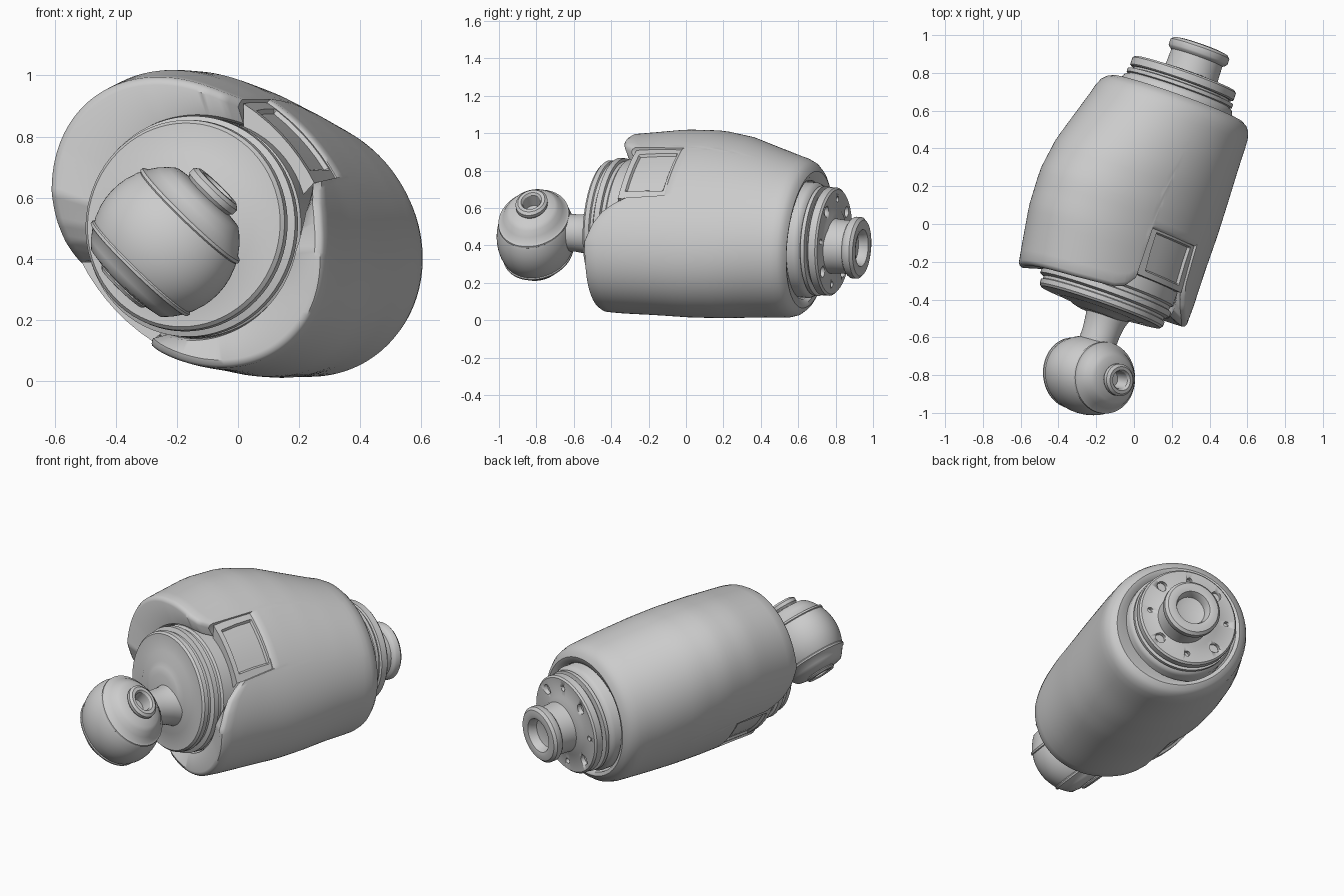
import bpy, bmesh, math
from mathutils import Vector, Matrix

if "Cube" in bpy.data.objects:
    bpy.data.objects.remove(bpy.data.objects["Cube"])

# Local frame: y runs along the limb axis, x sideways, z roughly up
D = Vector((0.33, 0.94, -0.07)).normalized()
U = D.cross(Vector((0, 0, 1))).normalized()
W = U.cross(D)
ORIGIN = Vector((-0.01, 0, 0.478))


def frame(x, y, z, o):
    m = Matrix((x, y, z)).transposed().to_4x4()
    m.translation = o
    return m


LIMB = frame(U, D, W, ORIGIN)


def shifted(x, y, z):
    return LIMB @ Matrix.Translation((x, y, z))


def finish(name, bm, matrix, angle=35):
    bmesh.ops.remove_doubles(bm, verts=bm.verts, dist=1e-5)
    bmesh.ops.recalc_face_normals(bm, faces=bm.faces)
    me = bpy.data.meshes.new(name)
    bm.to_mesh(me)
    bm.free()
    ob = bpy.data.objects.new(name, me)
    bpy.context.collection.objects.link(ob)
    ob.matrix_world = matrix
    bpy.ops.object.select_all(action='DESELECT')
    ob.select_set(True)
    bpy.context.view_layer.objects.active = ob
    bpy.ops.object.shade_smooth_by_angle(angle=math.radians(angle))
    return ob


def skin(bm, rows, close_u=False, close_v=False):
    vs = [[bm.verts.new(p) for p in row] for row in rows]
    nu, nv = len(vs), len(vs[0])
    for i in range(nu if close_u else nu - 1):
        for j in range(nv if close_v else nv - 1):
            a, b = vs[i], vs[(i + 1) % nu]
            k = (j + 1) % nv
            bm.faces.new((a[j], b[j], b[k], a[k]))


def lathe(name, profile, matrix=LIMB, n=72):
    bm = bmesh.new()
    rows = []
    for i in range(n):
        c, s = math.cos(math.tau * i / n), math.sin(math.tau * i / n)
        rows.append([(r * c, t, r * s) for t, r in profile])
    skin(bm, rows, close_u=True)
    return finish(name, bm, matrix)


def interp(table, x):
    for (x0, *a), (x1, *b) in zip(table, table[1:]):
        if x <= x1:
            f = max(0, (x - x0) / (x1 - x0))
            return [p + (q - p) * f for p, q in zip(a, b)]
    return table[-1][1:]


# Oval section along the limb: t, long half-axis, short half-axis, centre sideways, centre up
SECTIONS = [(-0.48, .522, .405, -.018, .008), (-0.3, .546, .412, -.032, .02), (-0.1, .566, .418, -.05, .038),
            (0.1, .569, .423, -.054, .043), (0.28, .542, .422, -.044, .037), (0.45, .495, .415, -.022, .023),
            (0.6, .458, .405, -.001, .009), (0.72, .433, .394, .008, .001)]
# Front edge of the shell by angle, repeated on the opposite side
FRONT = [(0, -.385), (8, -.345), (14, -.29), (18, -.24), (20, -.02), (68, -.02), (70, -.30),
         (76, -.35), (84, -.375), (110, -.395), (150, -.41), (168, -.42), (180, -.385)]


def section(t, deg, inset=0.0):
    a, b, cu, cw = interp(SECTIONS, t)
    ang = math.radians(deg - 135)
    ca, sa = math.cos(ang), math.sin(ang)
    r = 1 / math.sqrt((ca / a) ** 2 + (sa / b) ** 2) - inset
    th = math.radians(deg)
    return Vector((r * math.cos(th) + cu, t, r * math.sin(th) + cw))


def circle(t, deg, r):
    th = math.radians(deg)
    return Vector((r * math.cos(th) - .012, t, r * math.sin(th)))


# Outer shell with two stepped notches
bm = bmesh.new()
rows = []
for deg in range(0, 360, 2):
    tf = interp(FRONT, deg % 180)[0]
    row = [circle(0.3, deg, .355), circle(tf + .06, deg, .362), circle(tf + .03, deg, .37),
           section(tf, deg, .025), section(tf + .006, deg, .008)]
    row += [section(tf + .02 + (.61 - tf) * i / 20, deg) for i in range(21)]
    row += [section(.668, deg, .008), section(.692, deg, .025), section(.706, deg, .05),
            section(.70, deg, .072), circle(.68, deg, .318), circle(.5, deg, .312)]
    rows.append(row)
skin(bm, rows, close_u=True, close_v=True)
finish("outer_shell", bm, LIMB, 40)

# Framed access panels set into the notches
for i, start in enumerate((18, 198)):
    bm = bmesh.new()
    rows = []
    for d, edge in ((0, 1), (6, 1), (7, 0), (14, 0), (21, 0), (28, 0), (36, 0), (44, 0), (45, 1), (51, 1)):
        deg = start + d
        row = [circle(-.27, deg, .355)]
        for t, tedge in ((-.27, 1), (-.24, 1), (-.232, 0), (-.13, 0), (-.035, 0), (-.028, 1), (0, 1)):
            row.append(section(t, deg, .012 if edge or tedge else .026))
        row.append(circle(0, deg, .355))
        rows.append(row)
    skin(bm, rows, close_v=True)
    finish("access_panel_%d" % (i + 1), bm, LIMB, 30)

# Front joint plate: stepped ring, shallow dish and raised centre
lathe("front_joint_plate", [(0, 0), (0, .35), (-.26, .36), (-.34, .36), (-.35, .347), (-.37, .347),
                            (-.375, .362), (-.405, .362), (-.415, .338), (-.43, .338), (-.435, .347),
                            (-.46, .345), (-.472, .334), (-.475, .24), (-.485, .22), (-.485, .18),
                            (-.50, .15), (-.51, .11), (-.51, 0)], shifted(-.012, 0, 0))
lathe("ball_neck", [(-.48, 0), (-.48, .125), (-.53, .108), (-.6, .1), (-.75, .1), (-.75, 0)],
      shifted(.035, 0, -.055), n=48)

# Ball joint, its own axis crossing the limb; the lower boss is shallower
A = Vector((.68, -.1, .72)).normalized()
N = (D - A * D.dot(A)).normalized()
R = .246
boss = [(.17, 0), (.17, .05), (.24, .055), (.252, .065), (.252, .085), (.24, .1), (.22, .1), (.208, .09)]
low_boss = [(.16, 0), (.16, .05), (.205, .055), (.212, .07), (.21, .09), (.2, .1), (.195, .095), (.195, .11)]
body = [(x, math.sqrt(R * R - x * x)) for x in (.2, .185, .16, .13)]
body += [(.125, .222), (.115, .224), (.11, .219)]
body += [(x, math.sqrt(R * R - x * x)) for x in (.1, .06, .03)]
lower = low_boss + body[1:]
profile = boss + body + [(0, R)] + [(-t, r) for t, r in reversed(lower)]
lathe("ball_joint", profile, frame(A.cross(N), A, N * .84, Vector((-.238, -.802, .455))))

# Rear joint plates
lathe("rear_inner_plate", [(.55, 0), (.55, .31), (.72, .31), (.74, .30), (.75, .285), (.755, .295),
                           (.775, .295), (.78, .265), (.80, .265), (.80, 0)])
plate = lathe("rear_outer_plate", [(.79, 0), (.79, .28), (.797, .29), (.835, .29), (.845, .28),
                                   (.845, .18), (.855, .165), (.855, 0)])

# Ring of sockets cut into the rear plate
bm = bmesh.new()
for i in range(8):
    a = math.tau * i / 8
    m = Matrix.Translation((.228 * math.cos(a), .845, .228 * math.sin(a))) @ Matrix.Rotation(math.pi / 2, 4, 'X')
    r = .03 if i % 2 else .016
    bmesh.ops.create_cone(bm, cap_ends=True, segments=12, radius1=r, radius2=r, depth=.05, matrix=m)
cutter = finish("socket_cutter", bm, LIMB)
cutter.hide_render = True
cutter.hide_set(True)
mod = plate.modifiers.new("sockets", 'BOOLEAN')
mod.object = cutter
mod.operation = 'DIFFERENCE'
mod.solver = 'EXACT'

# Rear hollow connector
lathe("rear_connector", [(.82, 0), (.82, .15), (.87, .145), (.935, .143), (.945, .158), (.955, .165),
                         (.985, .165), (1.0, .15), (1.005, .12), (1.0, .1), (.98, .09), (.95, .085),
                         (.94, .05), (.94, 0)],
      shifted(.032, .012, -.022), n=56)
